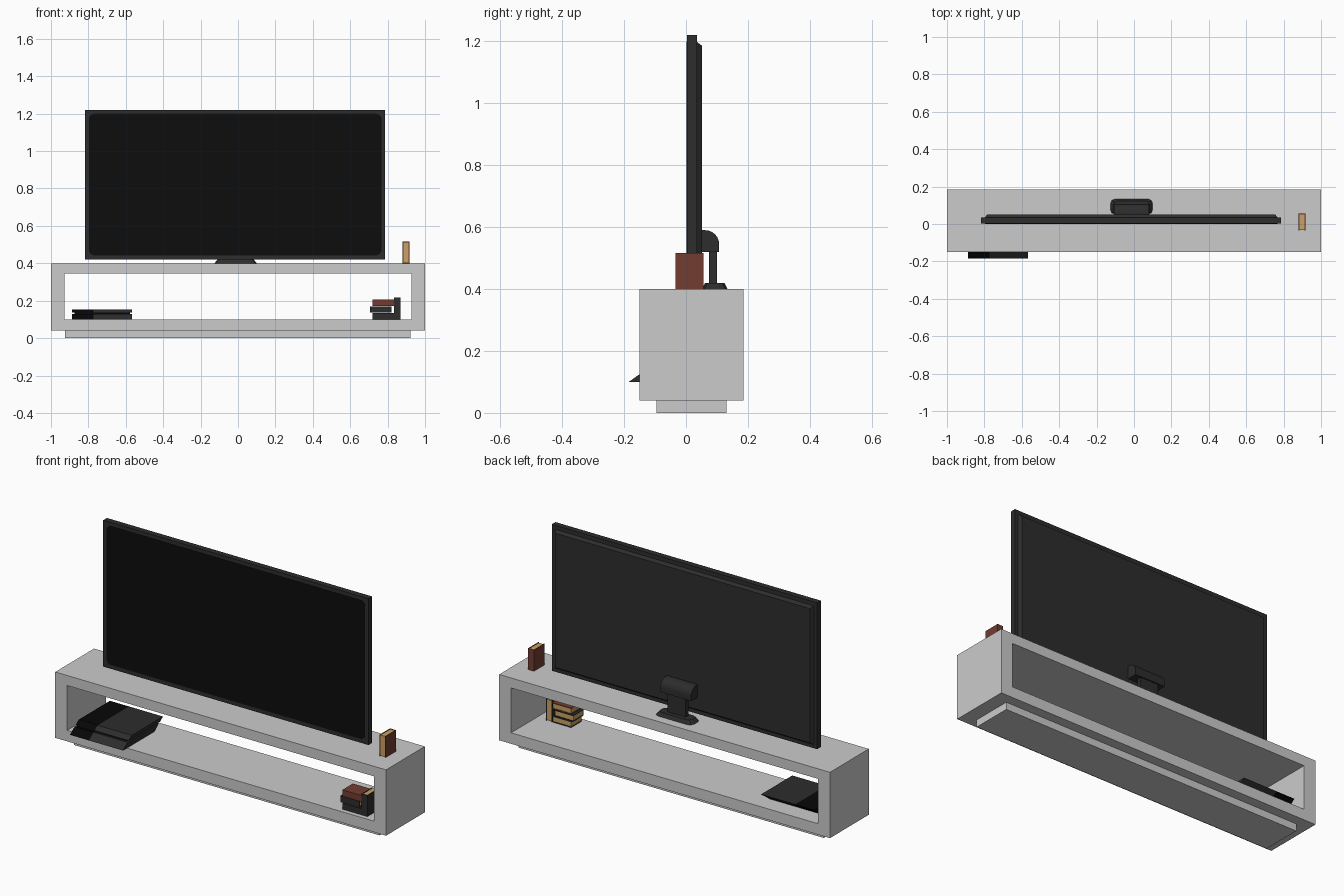
import bpy, bmesh, math
from mathutils import Vector

if "Cube" in bpy.data.objects:
    bpy.data.objects.remove(bpy.data.objects["Cube"])


def material(name, rgb):
    m = bpy.data.materials.new(name)
    m.diffuse_color = (*rgb, 1)
    m.use_nodes = True
    m.node_tree.nodes["Principled BSDF"].inputs["Base Color"].default_value = m.diffuse_color
    return m


GREY = material("light_grey", (0.60, 0.60, 0.60))
DARK = material("charcoal", (0.026, 0.026, 0.026))
SCREEN = material("screen_black", (0.004, 0.004, 0.004))
GLOSS = material("gloss_black", (0.002, 0.002, 0.002))
BROWN = material("red_brown", (0.17, 0.045, 0.030))
PAGES = material("page_tan", (0.58, 0.36, 0.13))


def finish(name, bm, mats):
    bmesh.ops.recalc_face_normals(bm, faces=bm.faces)
    me = bpy.data.meshes.new(name)
    bm.to_mesh(me)
    bm.free()
    for m in mats:
        me.materials.append(m)
    ob = bpy.data.objects.new(name, me)
    bpy.context.collection.objects.link(ob)
    return ob


def add_prism(bm, points, offset, mat=0):
    """Extrude a closed outline of 3D points along offset."""
    face = bm.faces.new([bm.verts.new(p) for p in points])
    face.material_index = mat
    res = bmesh.ops.extrude_face_region(bm, geom=[face], use_keep_orig=True)
    new = [v for v in res["geom"] if isinstance(v, bmesh.types.BMVert)]
    bmesh.ops.translate(bm, verts=new, vec=Vector(offset))
    for v in new:
        for f in v.link_faces:
            f.material_index = mat


def add_box(bm, x, y, z, mat=0):
    add_prism(bm, [(x[0], y[0], z[0]), (x[1], y[0], z[0]),
                   (x[1], y[1], z[0]), (x[0], y[1], z[0])], (0, 0, z[1] - z[0]), mat)


def box(name, x, y, z, mat):
    bm = bmesh.new()
    add_box(bm, x, y, z)
    return finish(name, bm, [mat])


def rounded_rect(a, b, r, n):
    """2D rectangle outline from corner a to b, n segments per corner."""
    pts = []
    corners = [(b[0] - r, b[1] - r), (a[0] + r, b[1] - r), (a[0] + r, a[1] + r), (b[0] - r, a[1] + r)]
    for k, (cx, cy) in enumerate(corners):
        for i in range(n + 1):
            t = math.pi / 2 * (k + i / n)
            pts.append((cx + r * math.cos(t), cy + r * math.sin(t)))
    return pts


def tapered(name, low, high, mat):
    """Loft two matching outlines and cap both ends."""
    bm = bmesh.new()
    a = [bm.verts.new(p) for p in low]
    b = [bm.verts.new(p) for p in high]
    bm.faces.new(a)
    bm.faces.new(b)
    for i in range(len(a)):
        j = (i + 1) % len(a)
        bm.faces.new((a[i], a[j], b[j], b[i]))
    return finish(name, bm, [mat])


# Cabinet: open rectangular tube with a recessed plinth
bm = bmesh.new()
rings = []
for y in (-0.15, 0.185):
    for (x0, x1, z0, z1) in ((-1, 1, 0.04, 0.40), (-0.928, 0.928, 0.10, 0.345)):
        rings.append([bm.verts.new(p) for p in
                      ((x0, y, z0), (x1, y, z0), (x1, y, z1), (x0, y, z1))])
fo, fi, bo, bi = rings
for p, q in ((fo, fi), (fi, bi), (bi, bo), (bo, fo)):
    for i in range(4):
        j = (i + 1) % 4
        bm.faces.new((p[i], p[j], q[j], q[i]))
finish("cabinet_frame", bm, [GREY])
box("cabinet_plinth", (-0.924, 0.922), (-0.095, 0.13), (0, 0.04), GREY)

# Television
box("tv_frame", (-0.817, 0.787), (0.003, 0.035), (0.42, 1.22), DARK)
tapered("tv_back_panel",
        [(x, 0.035, z) for x, z in ((-0.797, 0.44), (0.767, 0.44), (0.767, 1.198), (-0.797, 1.198))],
        [(x, 0.051, z) for x, z in ((-0.785, 0.452), (0.755, 0.452), (0.755, 1.186), (-0.785, 1.186))],
        DARK)
bm = bmesh.new()
outline = rounded_rect((-0.797, 0.442), (0.767, 1.2), 0.03, 5)
add_prism(bm, [(x, 0.001, z) for x, z in outline], (0, 0.003, 0))
finish("tv_screen", bm, [SCREEN])

# Stand: chamfered foot, neck and curved bracket
tapered("stand_foot",
        [(x, y, 0.40) for x, y in rounded_rect((-0.126, 0.052), (0.100, 0.134), 0.025, 2)],
        [(x, y, 0.42) for x, y in rounded_rect((-0.110, 0.062), (0.084, 0.124), 0.022, 2)], DARK)
box("stand_neck", (-0.068, 0.042), (0.075, 0.100), (0.415, 0.525), DARK)
profile = [(0.045, 0.52), (0.107, 0.52)]
for i in range(7):
    t = math.pi / 2 * i / 6
    profile.append((0.062 + 0.045 * math.cos(t), 0.545 + 0.045 * math.sin(t)))
profile.append((0.045, 0.59))
bm = bmesh.new()
add_prism(bm, [(-0.106, y, z) for y, z in profile], (0.186, 0, 0))
finish("stand_bracket", bm, [DARK])


# Slanted media box: two leaning layers with a thin recessed core
def lean(z):
    return 1.4 * (z - 0.10)


def layer(bm, x0, x1, z0, z1, inset, mat):
    f, b = -0.185 + inset, 0.085 - inset
    pts = [(f + lean(z0), z0), (b + lean(z0), z0), (b + lean(z1), z1), (f + lean(z1), z1)]
    add_prism(bm, [(x0, y, z) for y, z in pts], (x1 - x0, 0, 0), mat)


bm = bmesh.new()
for z0, z1 in ((0.10, 0.129), (0.136, 0.154)):
    layer(bm, -0.887, -0.772, z0, z1, 0, 1)
    layer(bm, -0.772, -0.566, z0, z1, 0, 0)
layer(bm, -0.875, -0.578, 0.129, 0.136, 0.01, 1)
finish("media_box", bm, [DARK, GLOSS])


# Books: two covers and a spine around a page block
def book(name, lo, hi, axis, spine_front, cover):
    """axis is the thickness axis; the spine is on the -y or +y side."""
    t = 0.004
    bm = bmesh.new()

    def part(a, b, mat):
        add_box(bm, *zip(a, b), mat)

    a, b = list(lo), list(hi)
    b[axis] = lo[axis] + t
    part(a, b, 0)
    a, b = list(lo), list(hi)
    a[axis] = hi[axis] - t
    part(a, b, 0)
    a, b = list(lo), list(hi)
    a[axis] += t
    b[axis] -= t
    s, e = list(a), list(b)
    if spine_front:
        e[1] = a[1] = lo[1] + t
        b[1] -= 0.003
    else:
        s[1] = b[1] = hi[1] - t
        a[1] += 0.003
    part(s, e, 0)
    long_axis = 2 - axis
    a[long_axis] += 0.002
    b[long_axis] -= 0.002
    part(a, b, 1)
    finish(name, bm, [cover, PAGES])


book("top_book", (0.880, -0.034, 0.40), (0.916, 0.056, 0.516), 0, False, BROWN)
book("upright_book", (0.835, -0.125, 0.10), (0.870, -0.035, 0.216), 0, True, DARK)
for name, x, z, cover in (("stack_book_lower", 0.719, 0.10, DARK),
                          ("stack_book_middle", 0.706, 0.136, DARK),
                          ("stack_book_upper", 0.719, 0.172, BROWN)):
    book(name, (x, -0.125, z), (x + 0.115, -0.035, z + 0.034), 2, True, cover)
